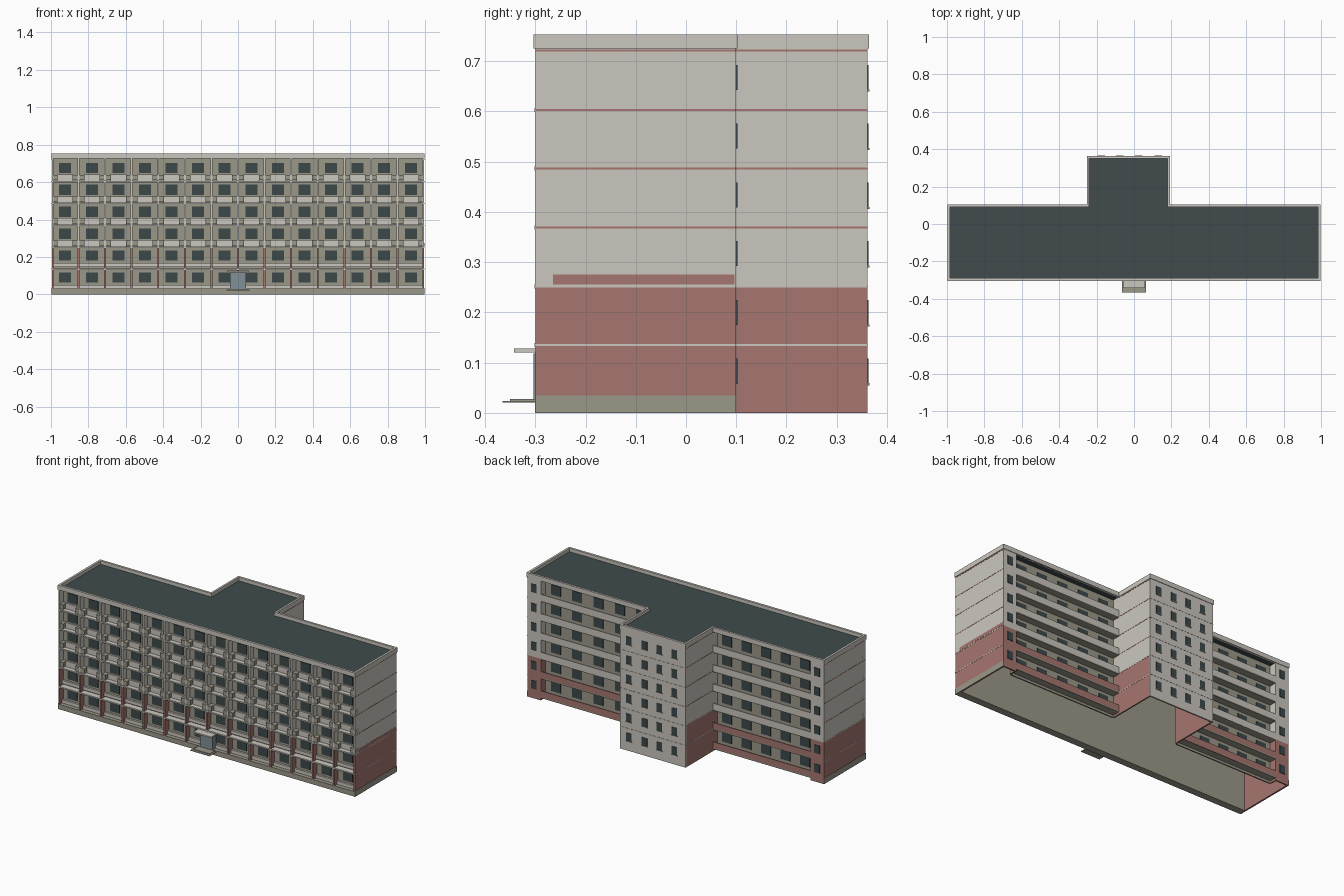
import bpy
import bmesh
from mathutils import Vector

cube = bpy.data.objects.get("Cube")
if cube:
    bpy.data.objects.remove(cube, do_unlink=True)


def material(name, rgb):
    m = bpy.data.materials.new(name)
    m.use_nodes = True
    m.diffuse_color = (*rgb, 1)
    m.node_tree.nodes["Principled BSDF"].inputs["Base Color"].default_value = (*rgb, 1)
    return m


LIGHT = material("pale plaster", (0.60, 0.57, 0.52))
RED = material("brick red", (0.38, 0.18, 0.16))
TAN = material("warm grey", (0.33, 0.31, 0.25))
ROOF = material("dark slate", (0.052, 0.071, 0.073))
GLASS = material("dark glass", (0.045, 0.065, 0.068))
DOOR = material("blue grey", (0.22, 0.28, 0.31))


def part(name, mat, boxes):
    """One object made of boxes given as x0, x1, y0, y1, z0, z1."""
    bm = bmesh.new()
    for x0, x1, y0, y1, z0, z1 in boxes:
        verts = bmesh.ops.create_cube(bm, size=1)["verts"]
        size = Vector((x1 - x0, y1 - y0, z1 - z0))
        mid = Vector((x0 + x1, y0 + y1, z0 + z1)) / 2
        for v in verts:
            v.co = Vector(a * b for a, b in zip(v.co, size)) + mid
    mesh = bpy.data.meshes.new(name)
    bm.to_mesh(mesh)
    bm.free()
    mesh.materials.append(mat)
    ob = bpy.data.objects.new(name, mesh)
    bpy.context.collection.objects.link(ob)
    return ob


# Main dimensions
X, FRONT, BACK, TOWER = 0.995, -0.3, 0.1, 0.36
TL, TR = -0.25, 0.19
T = 0.008
SPLIT, EAVES, TOP = 0.252, 0.725, 0.753
STEP = 0.117
FLOORS = [0.018 + STEP * k for k in range(6)]
BAYS = 14
PITCH = 2 * X / BAYS
LINES = [-X + PITCH * i for i in range(BAYS + 1)]
CENTRES = [x + PITCH / 2 for x in LINES[:-1]]
WALL_F, WALL_B = -0.265, 0.055
END = 0.09


def sides(z0, z1):
    """Gable walls, solid rear corners and tower side walls."""
    b = []
    for s in (-1, 1):
        b.append((*sorted((s * X, s * (X - T))), FRONT, BACK, z0, z1))
        b.append((*sorted((s * (X - T), s * (X - END))), BACK - T, BACK, z0, z1))
        b.append((*sorted((s * (X - END), s * (X - END + T))), WALL_B, BACK, z0, z1))
    b.append((TL, TL + T, WALL_B, TOWER, z0, z1))
    b.append((TR - T, TR, WALL_B, TOWER, z0, z1))
    return b


part("lower_side_walls", RED, sides(0, SPLIT))
part("upper_side_walls", LIGHT, sides(SPLIT, EAVES))
part("tower_back_wall", LIGHT, [(TL, TR, TOWER - T, TOWER + 0.001, 0, EAVES)])
part("front_wall", TAN, [(-X + T, X - T, WALL_F, WALL_F + T, 0, EAVES)])
part("rear_walls", TAN, [(-X + END, TL, WALL_B - T, WALL_B, 0, EAVES),
                         (TR, X - END, WALL_B - T, WALL_B, 0, EAVES)])


# Thin floor joints on the gables and tower sides
def joints(levels):
    b = []
    for z in levels:
        for s in (-1, 1):
            b.append((*sorted((s * X, s * (X + 0.001))), FRONT, BACK, z - 0.002, z + 0.002))
        b.append((TL - 0.001, TL, BACK, TOWER, z - 0.002, z + 0.002))
        b.append((TR, TR + 0.001, BACK, TOWER, z - 0.002, z + 0.002))
    return b


part("pale_joints", LIGHT, joints(FLOORS[1:3]))
part("red_joints", RED, joints(FLOORS[3:] + [0.721]))
part("red_gable_panel", RED, [(X, X + 0.001, WALL_F, BACK - 0.003, SPLIT + 0.004, 0.275)])
part("tower_back_joints", TAN, [(TL, TR, TOWER, TOWER + 0.002, z - 0.001, z + 0.001)
                                for z in FLOORS[1:]])

# Plinth
part("plinth", TAN, [(-X, X, FRONT - 0.001, WALL_F, 0, 0.03)]
     + [(*sorted((s * X, s * (X + 0.002))), FRONT, BACK, 0, 0.035) for s in (-1, 1)])

# Roof slab and parapet
part("roof", ROOF, [(-X, X, FRONT, BACK, EAVES, 0.732),
                    (TL, TR, BACK, TOWER, EAVES, 0.732)])
P = 0.01
part("parapet", LIGHT, [
    (-X, X, FRONT - 0.004, FRONT + P, EAVES, TOP),
    (-X - 0.003, -X + P, FRONT - 0.004, BACK + 0.003, EAVES, TOP),
    (X - P, X + 0.003, FRONT - 0.004, BACK + 0.003, EAVES, TOP),
    (-X, TL + P, BACK - P, BACK + 0.003, EAVES, TOP),
    (TR - P, X, BACK - P, BACK + 0.003, EAVES, TOP),
    (TL - 0.002, TL + P, BACK, TOWER + 0.004, EAVES, TOP),
    (TR - P, TR + 0.002, BACK, TOWER + 0.004, EAVES, TOP),
    (TL, TR, TOWER - P, TOWER + 0.004, EAVES, TOP)])

# Front facade grid: fins, floor ledges, spandrels and corner blocks
INNER = LINES[1:-1]
W = 0.005
part("lower_fins", RED, [(x - W, x + W, FRONT, WALL_F, 0.03, SPLIT) for x in INNER])
part("upper_fins", LIGHT, [(x - W, x + W, FRONT, WALL_F, SPLIT, EAVES) for x in INNER])
part("floor_ledges", LIGHT, [(-X, X, FRONT - 0.002, WALL_F, z - 0.004, z + 0.004)
                             for z in FLOORS[1:]])
part("lower_spandrels", LIGHT, [(-X + T, X - T, WALL_F - 0.012, WALL_F, z + 0.012, z + 0.032)
                                for z in FLOORS[:2]])
part("upper_spandrels", LIGHT, [(c - 0.042, c + 0.042, WALL_F - 0.01, WALL_F, z, z + 0.038)
                                for z in FLOORS[2:] for c in CENTRES])
part("balcony_blocks", TAN, [(max(x - 0.031, -X), min(x + 0.031, X), FRONT + 0.002, WALL_F,
                              z + 0.007, z + 0.036) for z in FLOORS[2:] for x in LINES])

# Front windows
part("front_windows", GLASS, [(c - 0.032, c + 0.032, WALL_F - 0.004, WALL_F,
                               z + 0.045, z + 0.1) for z in FLOORS for c in CENTRES])

# Rear galleries: slab, parapet and windows on both wings
WINGS = [(-X + END, TL), (TR, X - END)]
part("gallery_slabs", TAN, [(a, b, WALL_B, BACK, z - 0.004, z + 0.003)
                            for z in FLOORS for a, b in WINGS])


def rails(levels):
    return [(a, b, BACK - 0.006, BACK, z - 0.004, z + 0.04) for z in levels for a, b in WINGS]


part("lower_gallery_rails", RED, rails(FLOORS[:2]))
part("upper_gallery_rails", LIGHT, rails(FLOORS[2:]))
rear = []
for a, b in WINGS:
    n = 5
    for i in range(n):
        c = a + (b - a) * (i + 0.5) / n
        rear += [(c - 0.032, c + 0.032, WALL_B, WALL_B + 0.004, z + 0.035, z + 0.095)
                 for z in FLOORS]
part("rear_windows", GLASS, rear)
part("corner_windows", GLASS, [(c - 0.018, c + 0.018, BACK, BACK + 0.003, z + 0.04, z + 0.09)
                               for z in FLOORS for c in (-X + 0.045, X - 0.045)])

# Tower windows with a pale mullion
COLS = (-0.175, -0.075, 0.025, 0.13)
part("tower_windows", GLASS, [(c - 0.018, c + 0.018, TOWER, TOWER + 0.003, z + 0.04, z + 0.09)
                              for z in FLOORS for c in COLS])
part("tower_sills", TAN, [(c - 0.02, c + 0.02, TOWER, TOWER + 0.005, z + 0.037, z + 0.041)
                          for z in FLOORS for c in COLS])

# Entrance: door, canopy and steps
part("entrance_door", DOOR, [(-0.042, 0.042, FRONT - 0.004, WALL_F, 0.027, 0.118)])
part("canopy", LIGHT, [(-0.06, 0.06, -0.342, WALL_F, 0.12, 0.128)])
part("entrance_steps", TAN, [(-0.065, 0.065, -0.365, FRONT, 0.021, 0.024),
                             (-0.055, 0.055, -0.35, FRONT, 0.024, 0.028)])
